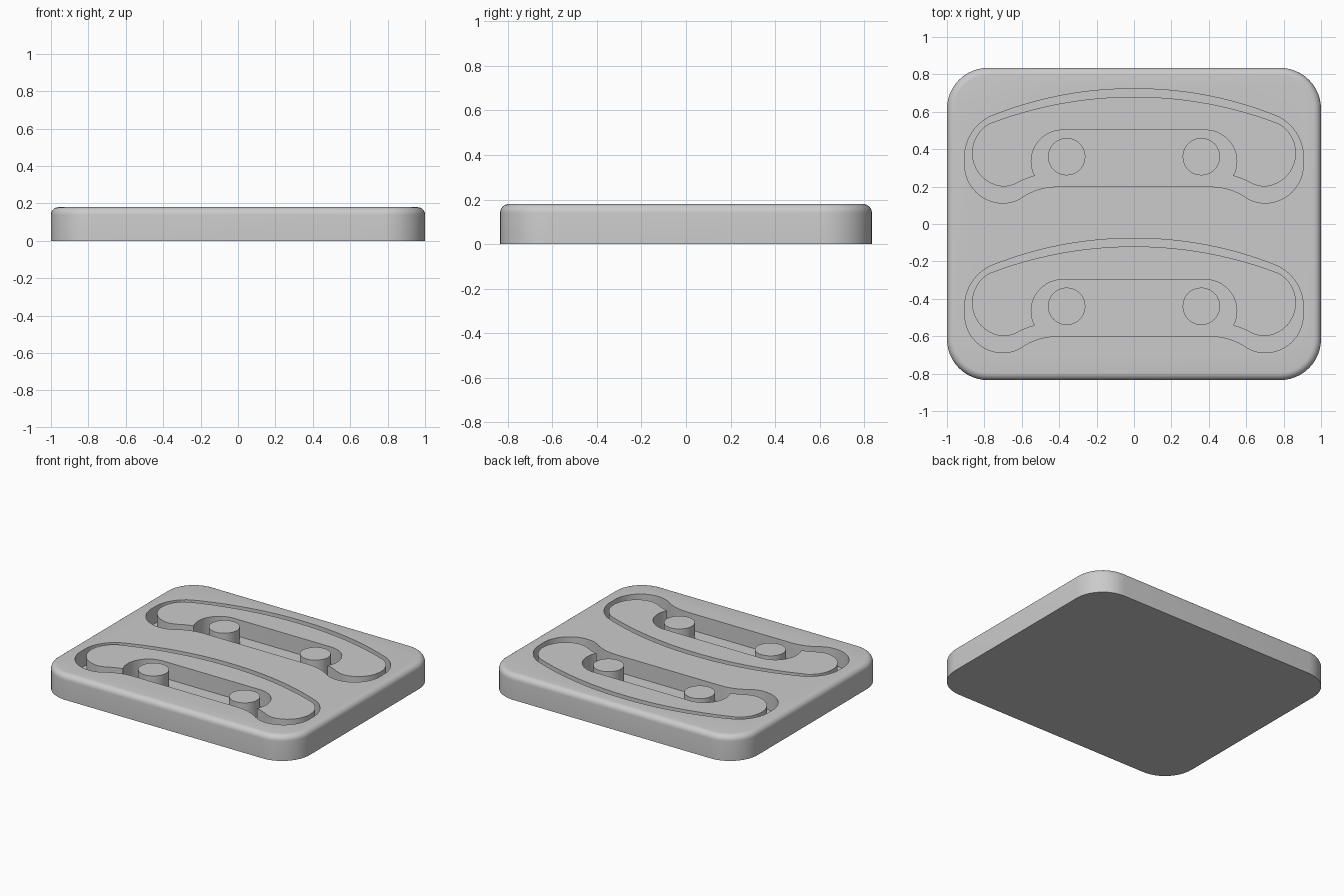
import bpy, bmesh, math
from mathutils import Vector

if "Cube" in bpy.data.objects:
    bpy.data.objects.remove(bpy.data.objects["Cube"])

TOP, FLOOR = 0.18, 0.06

grey = bpy.data.materials.new("light_grey")
grey.diffuse_color = (0.6, 0.6, 0.6, 1)
grey.use_nodes = True
grey.node_tree.nodes["Principled BSDF"].inputs["Base Color"].default_value = grey.diffuse_color


def arc(a, m, b, n=12):
    """Points on the circle from a through m to b (b left out)."""
    (ax, ay), (mx, my), (bx, by) = a, m, b
    d = 2 * (ax * (my - by) + mx * (by - ay) + bx * (ay - my))
    A, M, B = ax * ax + ay * ay, mx * mx + my * my, bx * bx + by * by
    cx = (A * (my - by) + M * (by - ay) + B * (ay - my)) / d
    cy = (A * (bx - mx) + M * (ax - bx) + B * (mx - ax)) / d
    r = math.hypot(ax - cx, ay - cy)
    t0 = math.atan2(ay - cy, ax - cx)
    tm = (math.atan2(my - cy, mx - cx) - t0) % math.tau
    t1 = (math.atan2(by - cy, bx - cx) - t0) % math.tau
    if tm > t1:
        t1 -= math.tau
    return [(cx + r * math.cos(t0 + t1 * i / n), cy + r * math.sin(t0 + t1 * i / n))
            for i in range(n)]


def mirrored(half):
    """Close a right-hand outline with its left-hand mirror image."""
    return half + [(-x, y) for x, y in reversed(half) if x > 1e-4]


def loft(name, rings):
    """Solid through (outline, z) rings, capped at both ends."""
    bm = bmesh.new()
    loops = [[bm.verts.new((x, y, z)) for x, y in pts] for pts, z in rings]
    n = len(loops[0])
    for lo, hi in zip(loops, loops[1:]):
        for i in range(n):
            j = (i + 1) % n
            bm.faces.new((lo[i], lo[j], hi[j], hi[i]))
    bm.faces.new(loops[0])
    bm.faces.new(loops[-1])
    bmesh.ops.recalc_face_normals(bm, faces=bm.faces)
    me = bpy.data.meshes.new(name)
    bm.to_mesh(me)
    bm.free()
    me.materials.append(grey)
    ob = bpy.data.objects.new(name, me)
    bpy.context.collection.objects.link(ob)
    return ob


def smooth(ob):
    bpy.ops.object.select_all(action='DESELECT')
    ob.select_set(True)
    bpy.context.view_layer.objects.active = ob
    bpy.ops.object.shade_smooth_by_angle(angle=math.radians(30))


def rounded_rect(hx, hy, r, n=12):
    pts = []
    for k, (sx, sy) in enumerate(((1, 1), (-1, 1), (-1, -1), (1, -1))):
        for i in range(n + 1):
            t = math.pi / 2 * (k + i / n)
            pts.append((sx * (hx - r) + r * math.cos(t), sy * (hy - r) + r * math.sin(t)))
    return pts


# Pocket outline: curved back edge, round end lobe, straight front edge
pocket = mirrored(
    arc((0, .723), (.4, .685), (.775, .572))
    + arc((.775, .572), (.862, .495), (.905, .37))
    + arc((.905, .32), (.846, .172), (.70, .112))
    + arc((.70, .112), (.642, .121), (.585, .152), 6)
    + arc((.585, .152), (.50, .188), (.41, .2), 6)
    + [(.41, .2)])

# Island outline: same back edge, notched front edge around the pegs
island = mirrored(
    arc((0, .68), (.4, .643), (.773, .537))
    + arc((.773, .537), (.866, .375), (.70, .2), 20)
    + arc((.70, .2), (.658, .206), (.62, .222), 5)
    + arc((.62, .222), (.577, .242), (.53, .257), 5)
    + arc((.53, .257), (.50, .454), (.39, .502), 16)
    + [(.39, .502)])

# Plate with rounded corners and a filleted top edge
rings = [(rounded_rect(1, .835, .22), 0)]
F = 0.04
for i in range(7):
    t = math.pi / 2 * i / 6
    inset = F * (1 - math.cos(t))
    rings.append((rounded_rect(1 - inset, .835 - inset, .22 - inset), TOP - F + F * math.sin(t)))
plate = loft("plate", rings)

for label, dy in (("back", 0), ("front", -0.8)):
    def shift(pts):
        return [(x, y + dy) for x, y in pts]

    # Pocket cut into the plate
    cutter = loft(label + "_pocket_cutter", [(shift(pocket), FLOOR), (shift(pocket), TOP + .1)])
    cutter.hide_render = True
    mod = plate.modifiers.new("pocket", 'BOOLEAN')
    mod.operation, mod.solver, mod.object = 'DIFFERENCE', 'EXACT', cutter
    bpy.context.view_layer.objects.active = plate
    bpy.ops.object.modifier_apply(modifier=mod.name)
    bpy.data.objects.remove(cutter)

    # Raised island, flush with the plate
    smooth(loft(label + "_island", [(shift(island), FLOOR - .01), (shift(island), TOP)]))

    # Two round pegs in the notch
    for side, sx in (("left", -1), ("right", 1)):
        ring = [(sx * .36 + .1 * math.cos(math.tau * i / 40),
                 .36 + dy + .1 * math.sin(math.tau * i / 40)) for i in range(40)]
        smooth(loft(f"{label}_{side}_peg", [(ring, FLOOR - .01), (ring, TOP)]))

smooth(plate)
